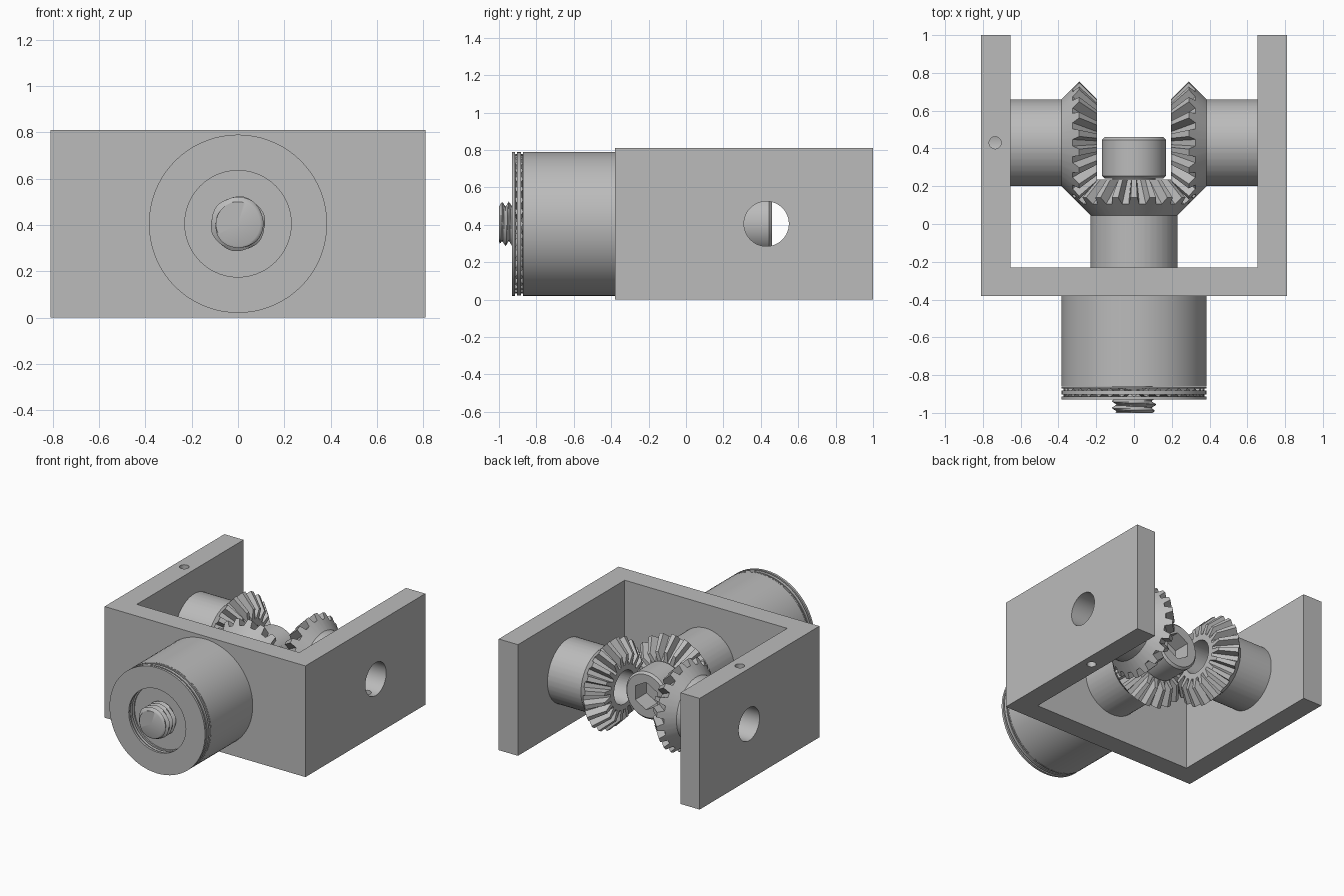
import bpy, bmesh
from math import pi, cos, sin, radians
from mathutils import Vector, Matrix

if "Cube" in bpy.data.objects:
    bpy.data.objects.remove(bpy.data.objects["Cube"])

steel = bpy.data.materials.new("steel_grey")
steel.use_nodes = True
grey = (0.5, 0.5, 0.5, 1)
steel.diffuse_color = grey
steel.node_tree.nodes["Principled BSDF"].inputs["Base Color"].default_value = grey

APEX = Vector((0, 0.43, 0.405))      # point where all gear axes meet
UP = Vector((0, 0, 1))
FRONT, LEFT, RIGHT = Vector((0, -1, 0)), Vector((1, 0, 0)), Vector((-1, 0, 0))


def finish(name, bm, angle=30):
    bmesh.ops.remove_doubles(bm, verts=bm.verts, dist=1e-5)
    bmesh.ops.recalc_face_normals(bm, faces=bm.faces)
    mesh = bpy.data.meshes.new(name)
    bm.to_mesh(mesh)
    bm.free()
    mesh.materials.append(steel)
    obj = bpy.data.objects.new(name, mesh)
    bpy.context.collection.objects.link(obj)
    bpy.ops.object.select_all(action='DESELECT')
    obj.select_set(True)
    bpy.context.view_layer.objects.active = obj
    bpy.ops.object.shade_smooth_by_angle(angle=radians(angle))
    return obj


def spin(name, rows, axis, angles=None, loop=False, angle=30):
    """Sweep rows round an axis from the apex; a row is (along, radius) or a function of angle."""
    angles = angles or [2 * pi * i / 72 for i in range(72)]
    side = axis.cross(UP)
    bm = bmesh.new()
    rings = []
    for row in rows:
        ring = []
        for i, t in enumerate(angles):
            a, r = row(i, t) if callable(row) else row
            ring.append(bm.verts.new(APEX + axis * a + (side * cos(t) + UP * sin(t)) * r))
        rings.append(ring)
    pairs = list(zip(rings, rings[1:]))
    if loop:
        pairs.append((rings[-1], rings[0]))
    n = len(angles)
    for p, q in pairs:
        for i in range(n):
            j = (i + 1) % n
            bm.faces.new((p[i], p[j], q[j], q[i]))
    return finish(name, bm, angle)


def bevel_gear(name, axis, back, phase):
    teeth = 20
    angles = [2 * pi * (k + phase + f) / teeth
              for k in range(teeth) for f in (-0.31, -0.17, 0.17, 0.31)]

    def toothed(root, tip):
        return lambda i, t: tip if i % 4 in (1, 2) else root

    rows = [(back, 0.12), (back, 0.23), (0.385, 0.23),
            toothed((0.325, 0.29), (0.29, 0.325)),
            toothed((0.195, 0.16), (0.195, 0.23)),
            (0.195, 0.15), (0.195, 0.12)]
    spin(name, rows, axis, angles, loop=True, angle=20)


def cut(obj, radius, depth, place):
    bm = bmesh.new()
    bmesh.ops.create_cone(bm, cap_ends=True, segments=48, radius1=radius,
                          radius2=radius, depth=depth, matrix=place)
    cutter = finish("hole_cutter", bm)
    cutter.hide_render = True
    mod = obj.modifiers.new("hole", 'BOOLEAN')
    mod.operation, mod.solver, mod.object = 'DIFFERENCE', 'EXACT', cutter
    bpy.context.view_layer.objects.active = obj
    bpy.ops.object.modifier_apply(modifier=mod.name)
    bpy.data.objects.remove(cutter)


# U-shaped bracket with shaft holes and one pin hole in each arm
bm = bmesh.new()
half = [(0.81, -0.38), (0.81, 1), (0.655, 1), (0.655, -0.23)]
outline = half + [(-x, y) for x, y in reversed(half)]
base = bm.faces.new([bm.verts.new((x, y, 0)) for x, y in outline])
walls = bmesh.ops.extrude_face_region(bm, geom=[base])
bmesh.ops.translate(bm, vec=(0, 0, 0.81),
                    verts=[v for v in walls["geom"] if isinstance(v, bmesh.types.BMVert)])
bracket = finish("bracket", bm)
cut(bracket, 0.12, 2, Matrix.Translation(APEX) @ Matrix.Rotation(pi / 2, 4, 'Y'))
cut(bracket, 0.032, 0.4, Matrix.Translation((-0.735, 0.43, 0.65)))
cut(bracket, 0.032, 0.4, Matrix.Translation((0.735, 0.43, 0.16)))
bpy.context.view_layer.objects.active = bracket
bracket.select_set(True)
bpy.ops.object.shade_smooth_by_angle(angle=radians(30))

# Three meshing bevel gears with hubs
bevel_gear("drive_gear", FRONT, 0.66, 0)
bevel_gear("left_gear", LEFT, 0.655, 0.5)
bevel_gear("right_gear", RIGHT, 0.655, 0.5)

# Round housing in front of the bracket
spin("housing", [(0.81, 0), (0.81, 0.385), (1.29, 0.385), (1.29, 0)], FRONT)


# Thrust bearing: two washers, a cage and radial rollers
def washer(name, a, b, inner, outer):
    spin(name, [(a, inner), (a, outer), (b, outer), (b, inner)], FRONT, loop=True)


washer("rear_washer", 1.292, 1.302, 0.23, 0.385)
washer("roller_cage", 1.312, 1.333, 0.235, 0.383)
washer("front_washer", 1.343, 1.36, 0.23, 0.385)
bm = bmesh.new()
for k in range(36):
    place = (Matrix.Translation(APEX + FRONT * 1.3225)
             @ Matrix.Rotation(2 * pi * k / 36, 4, 'Y') @ Matrix.Translation((0, 0, 0.308)))
    bmesh.ops.create_cone(bm, cap_ends=True, segments=12, radius1=0.0205,
                          radius2=0.0205, depth=0.13, matrix=place)
finish("bearing_rollers", bm, 40)


# Socket-head bolt with a hexagonal socket and a helical thread
def hexagon(a):
    def row(i, t):
        return a, 0.087 / cos((t + pi / 6) % (pi / 3) - pi / 6)
    return row


def thread(a):
    def row(i, t):
        wave = abs(((a / 0.036 - t / (2 * pi)) % 1) * 2 - 1)
        return a, min(0.09 + 0.03 * wave, 0.1 + (1.43 - a))
    return row


rows = [(0.1, 0), hexagon(0.1), hexagon(-0.03), (-0.03, 0.155), (-0.015, 0.17),
        (0.175, 0.17), (0.19, 0.155), (0.19, 0.115), (1.27, 0.115)]
rows += [thread(1.276 + 0.006 * k) for k in range(26)]
rows += [(1.43, 0.095), (1.43, 0)]
spin("socket_bolt", rows, FRONT)
